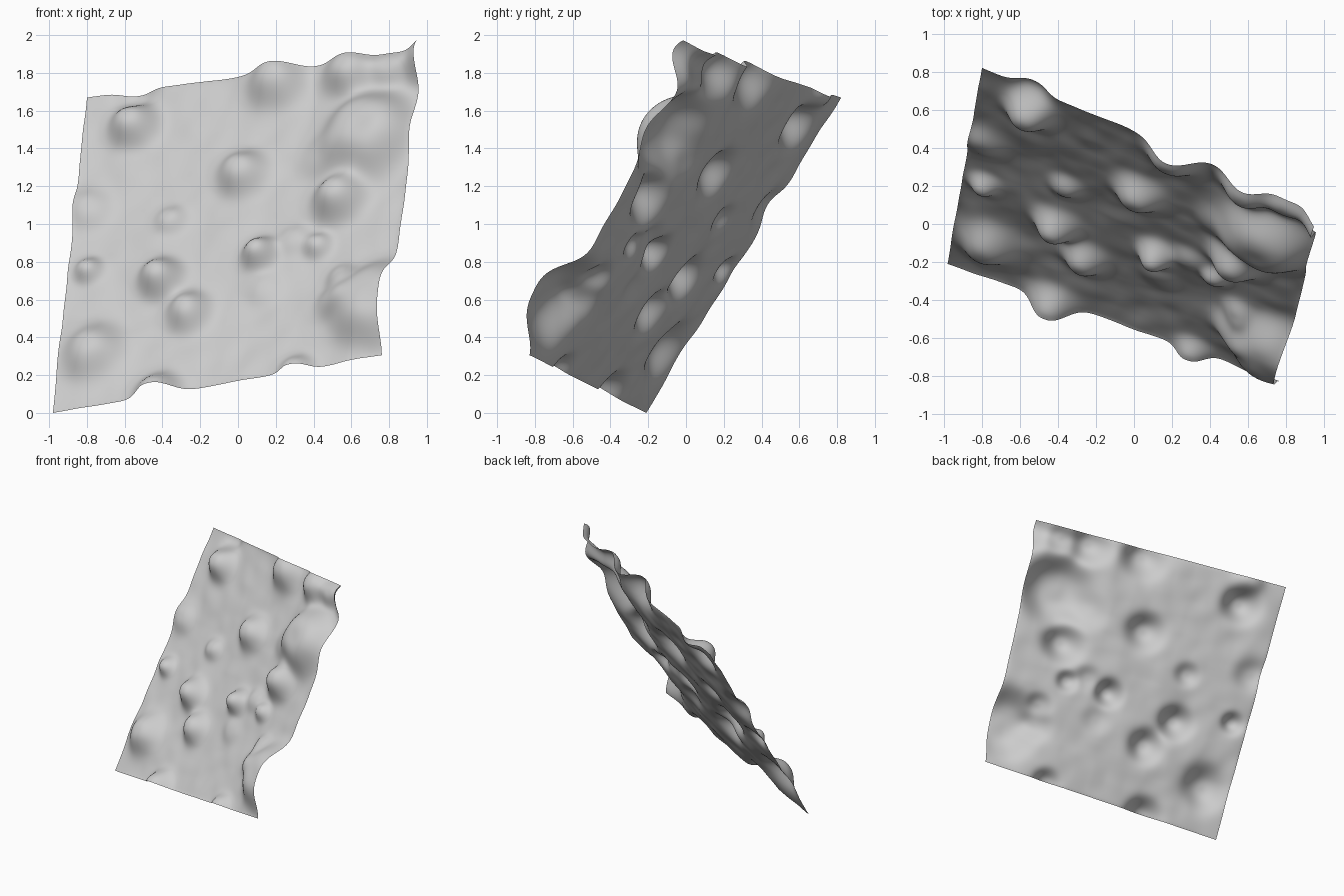
import bpy, bmesh, math
from mathutils import Vector, noise

if "Cube" in bpy.data.objects:
    bpy.data.objects.remove(bpy.data.objects["Cube"])

# Corners of the tilted, slightly warped sheet
BL = Vector((-0.98, -0.21, 0.0))
BR = Vector((0.765, -0.82, 0.30))
TL = Vector((-0.80, 0.82, 1.67))
TR = Vector((0.99, 0.08, 1.91))
U, V = BR - BL, TL - BL
N = U.cross(V).normalized()

# Bumps as seen from the front: x, z, radius, height
BUMPS = [
    (-0.78, 0.34, 0.15, 0.12), (-0.43, 0.74, 0.11, 0.13),
    (-0.80, 0.77, 0.07, 0.07), (-0.28, 0.56, 0.11, 0.10),
    (0.09, 0.88, 0.09, 0.11), (0.40, 0.92, 0.07, 0.06),
    (0.50, 1.18, 0.13, 0.14), (0.65, 1.53, 0.24, 0.18),
    (-0.57, 1.55, 0.12, 0.13), (-0.01, 1.31, 0.12, 0.11),
    (-0.38, 1.05, 0.08, 0.05), (-0.80, 1.09, 0.11, 0.05),
    (-0.44, 0.11, 0.12, 0.13), (0.30, 0.23, 0.09, 0.08),
    (0.72, 0.60, 0.25, 0.17), (0.50, 0.60, 0.10, 0.05),
    (0.53, 0.74, 0.08, 0.05), (0.17, 1.80, 0.14, 0.12),
    (0.55, 1.86, 0.13, 0.12), (0.76, 1.88, 0.10, 0.07),
    (0.98, 1.95, 0.14, 0.16), (-0.55, 1.69, 0.10, -0.05),
    (0.27, 0.95, 0.09, 0.04), (0.12, 0.68, 0.10, 0.03),
    (0.42, 1.38, 0.12, 0.04),
]


def front_to_sheet(x, z, h):
    """Sheet position whose bump, part way up, appears at x, z in the front view."""
    dx, dz = x - 0.3 * h * N.x - BL.x, z - 0.3 * h * N.z - BL.z
    det = U.x * V.z - V.x * U.z
    return (dx * V.z - V.x * dz) / det, (U.x * dz - U.z * dx) / det


spots = [(*front_to_sheet(x, z, h), r, h) for x, z, r, h in BUMPS]


def height(u, v):
    # Slight sag of the whole sheet
    total = -0.025 * math.sqrt(max(0, math.sin(math.pi * u) * math.sin(math.pi * v)))
    for cu, cv, r, h in spots:
        d = ((u - cu) * U + (v - cv) * V).length / r
        if d < 3:
            total += h * math.exp(-d ** (3.4 if r > 0.2 else 2.6))
    # Fine ripples, fading out at the lowest corner
    fade = min(1, 5 * (u + v))
    total += 0.014 * fade * noise.noise((u * 6, v * 6, 3.1))
    return total + 0.007 * fade * noise.noise((u * 14, v * 14, 7.7))


# Bumpy sheet
SEG = 150
bm = bmesh.new()
rows = []
for j in range(SEG + 1):
    v = j / SEG
    row = []
    for i in range(SEG + 1):
        u = i / SEG
        base = BL.lerp(BR, u).lerp(TL.lerp(TR, u), v)
        row.append(bm.verts.new(base + N * height(u, v)))
    rows.append(row)
for a, b in zip(rows, rows[1:]):
    for i in range(SEG):
        bm.faces.new((a[i], a[i + 1], b[i + 1], b[i])).smooth = True

# Stand it on the ground
low = min(p.co.z for p in bm.verts)
for p in bm.verts:
    p.co.z -= low

mesh = bpy.data.meshes.new("bumpy_sheet")
bm.to_mesh(mesh)
bm.free()
sheet = bpy.data.objects.new("bumpy_sheet", mesh)
bpy.context.collection.objects.link(sheet)
